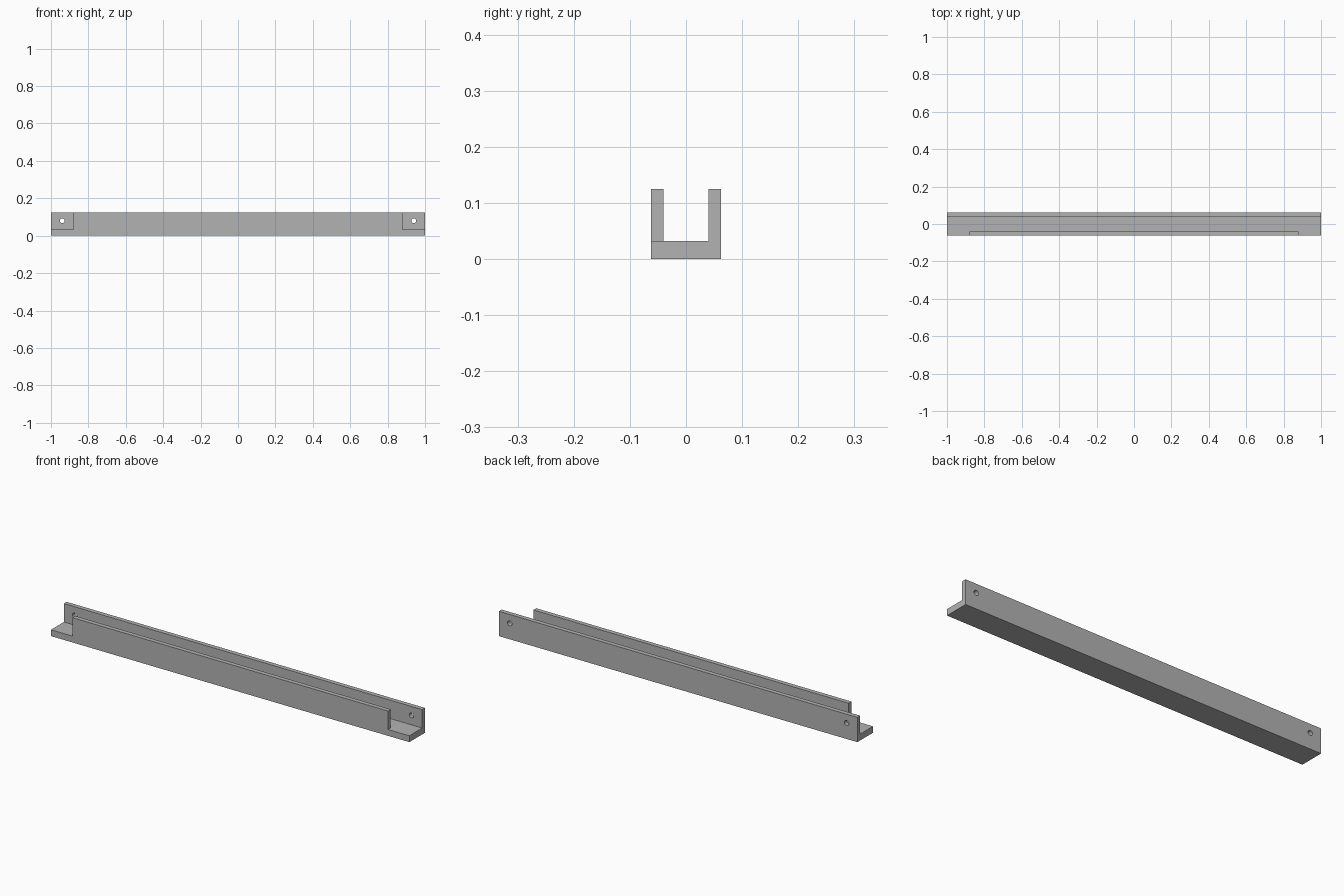
import bpy
import bmesh
from math import radians

cube = bpy.data.objects.get("Cube")
if cube:
    bpy.data.objects.remove(cube, do_unlink=True)

HALF_LENGTH = 1.0
HALF_DEPTH = 0.0625
HEIGHT = 0.125
FLOOR = 0.032
INNER = 0.04          # inner face of both walls
FRONT_HALF = 0.88     # half length of the shorter front wall
HOLE_X, HOLE_Z, HOLE_R = 0.94, 0.08, 0.0125

grey = bpy.data.materials.new("plain grey")
grey.use_nodes = True
colour = (0.45, 0.45, 0.45, 1)
grey.diffuse_color = colour
grey.node_tree.nodes["Principled BSDF"].inputs["Base Color"].default_value = colour


def subtract(target, cutter):
    """Cut one object out of another and hide the cutter."""
    mod = target.modifiers.new(cutter.name, "BOOLEAN")
    mod.operation = "DIFFERENCE"
    mod.solver = "EXACT"
    mod.object = cutter
    bpy.context.view_layer.objects.active = target
    bpy.ops.object.modifier_apply(modifier=mod.name)
    bpy.data.objects.remove(cutter, do_unlink=True)


# U-shaped channel swept along x
profile = [(-HALF_DEPTH, 0), (HALF_DEPTH, 0), (HALF_DEPTH, HEIGHT), (INNER, HEIGHT),
           (INNER, FLOOR), (-INNER, FLOOR), (-INNER, HEIGHT), (-HALF_DEPTH, HEIGHT)]
bm = bmesh.new()
end = bm.faces.new([bm.verts.new((-HALF_LENGTH, y, z)) for y, z in profile])
swept = bmesh.ops.extrude_face_region(bm, geom=[end], use_keep_orig=True)
moved = [v for v in swept["geom"] if isinstance(v, bmesh.types.BMVert)]
bmesh.ops.translate(bm, verts=moved, vec=(2 * HALF_LENGTH, 0, 0))
bmesh.ops.recalc_face_normals(bm, faces=bm.faces)
mesh = bpy.data.meshes.new("channel_shelf")
bm.to_mesh(mesh)
bm.free()
mesh.materials.append(grey)
shelf = bpy.data.objects.new("channel_shelf", mesh)
bpy.context.collection.objects.link(shelf)

for side in (-1, 1):
    # Notch that shortens the front wall at each end
    bpy.ops.mesh.primitive_cube_add(
        size=1, location=(side * (FRONT_HALF + 0.1), -0.06, FLOOR + 0.1))
    notch = bpy.context.object
    notch.name = "notch_cutter"
    notch.scale = (0.2, 0.1, 0.2)
    notch.hide_render = True
    bpy.context.view_layer.update()
    subtract(shelf, notch)

    # Screw hole through the back wall
    bpy.ops.mesh.primitive_cylinder_add(
        vertices=32, radius=HOLE_R, depth=0.06,
        location=(side * HOLE_X, 0.05, HOLE_Z), rotation=(radians(90), 0, 0))
    drill = bpy.context.object
    drill.name = "screw_hole_cutter"
    drill.hide_render = True
    bpy.context.view_layer.update()
    subtract(shelf, drill)

# Smooth hole walls, keep the board edges crisp
bpy.ops.object.select_all(action="DESELECT")
shelf.select_set(True)
bpy.context.view_layer.objects.active = shelf
bpy.ops.object.shade_smooth_by_angle(angle=radians(30))
